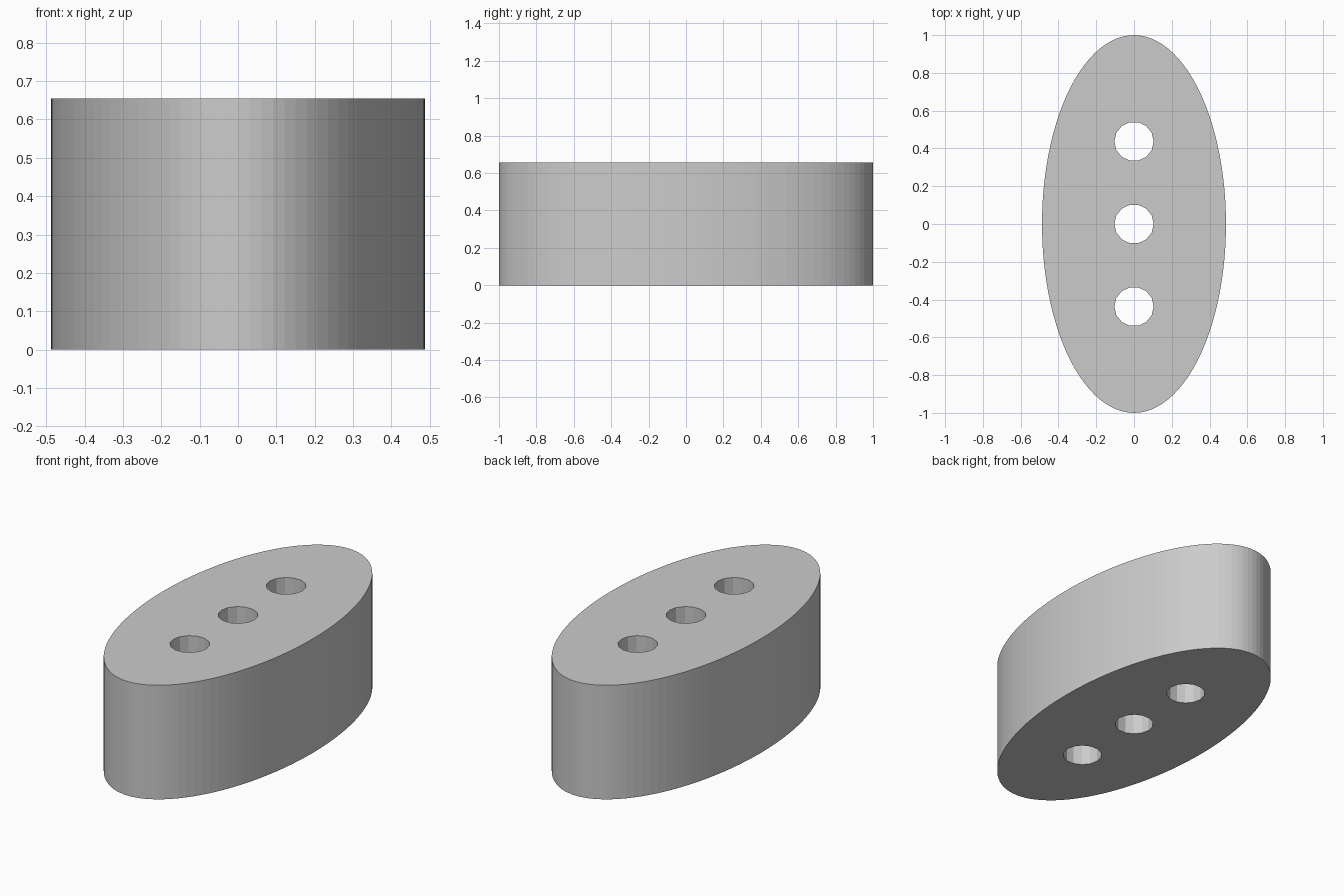
import bpy, bmesh, math

if "Cube" in bpy.data.objects:
    bpy.data.objects.remove(bpy.data.objects["Cube"])

RX, RY, H = 0.487, 1.0, 0.655
HOLE_R, HOLE_SIDES = 0.104, 14
HOLE_Y = (-0.437, 0.0, 0.437)

grey = bpy.data.materials.new("light grey")
grey.diffuse_color = (0.6, 0.6, 0.6, 1)
grey.use_nodes = True
grey.node_tree.nodes["Principled BSDF"].inputs["Base Color"].default_value = grey.diffuse_color


def prism(bm, rx, ry, cy, sides, z0, z1):
    """Add a closed elliptical prism."""
    rings = []
    for z in (z0, z1):
        rings.append([bm.verts.new((rx * math.cos(2 * math.pi * i / sides),
                                    cy + ry * math.sin(2 * math.pi * i / sides), z))
                      for i in range(sides)])
    low, high = rings
    bm.faces.new(low[::-1])
    bm.faces.new(high)
    for i in range(sides):
        j = (i + 1) % sides
        bm.faces.new((low[i], low[j], high[j], high[i]))


def make_object(name, bm):
    mesh = bpy.data.meshes.new(name)
    bm.to_mesh(mesh)
    bm.free()
    mesh.materials.append(grey)
    obj = bpy.data.objects.new(name, mesh)
    bpy.context.collection.objects.link(obj)
    return obj


# Oval block
bm = bmesh.new()
prism(bm, RX, RY, 0, 100, 0, H)
block = make_object("oval_block", bm)

# Three through holes
bm = bmesh.new()
for y in HOLE_Y:
    prism(bm, HOLE_R, HOLE_R, y, HOLE_SIDES, -0.1, H + 0.1)
cutter = make_object("hole_cutter", bm)
cutter.hide_render = True
cutter.hide_set(True)

cut = block.modifiers.new("holes", 'BOOLEAN')
cut.operation = 'DIFFERENCE'
cut.solver = 'EXACT'
cut.object = cutter

# Bake the holes in and discard the cutter
bpy.context.view_layer.objects.active = block
block.select_set(True)
bpy.ops.object.modifier_apply(modifier=cut.name)
bpy.data.objects.remove(cutter)
